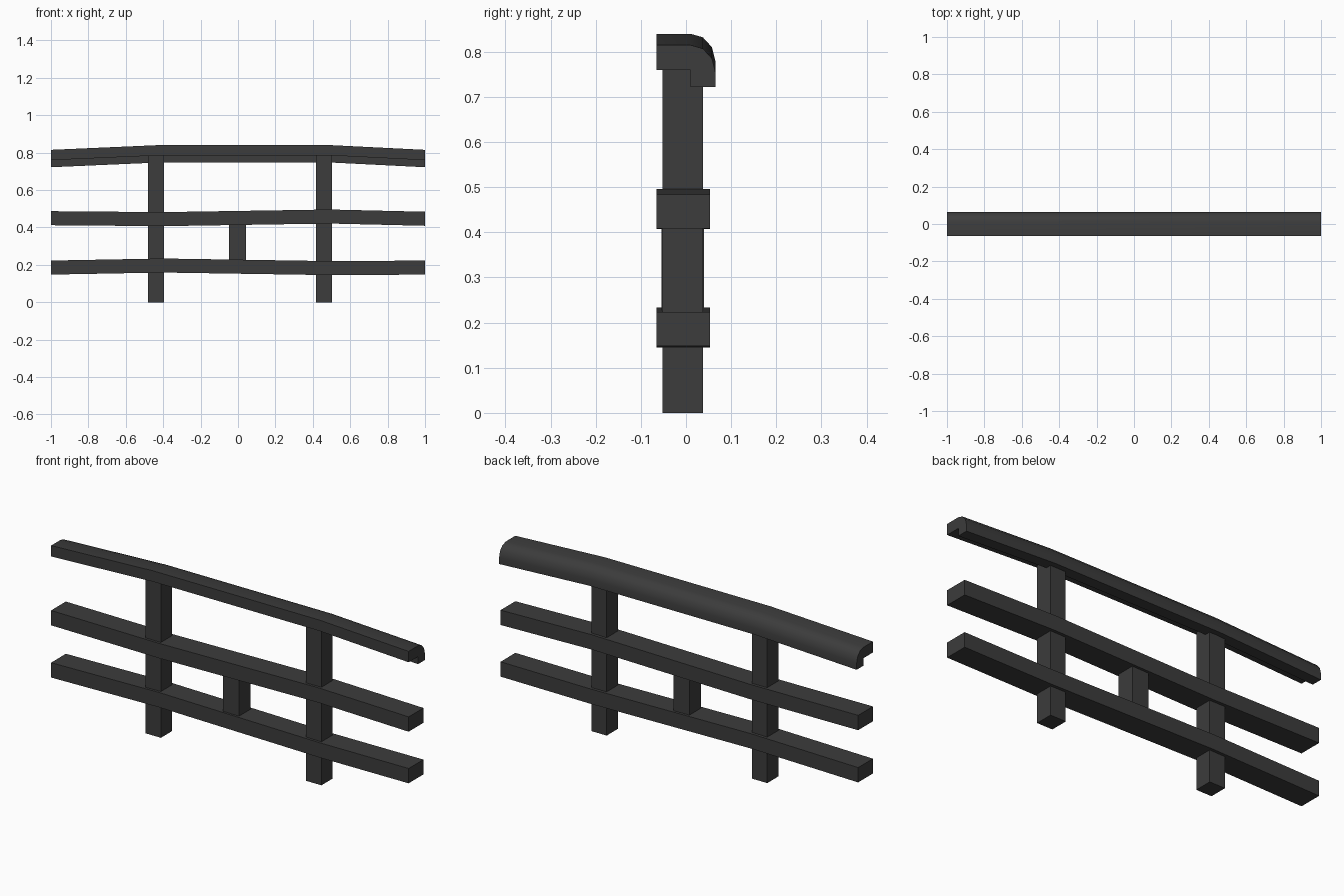
import bpy, bmesh, math

if "Cube" in bpy.data.objects:
    bpy.data.objects.remove(bpy.data.objects["Cube"])

dark = bpy.data.materials.new("dark_grey")
dark.diffuse_color = (0.045, 0.045, 0.045, 1)
dark.use_nodes = True
dark.node_tree.nodes["Principled BSDF"].inputs["Base Color"].default_value = dark.diffuse_color


def loft(name, profile, path):
    """Sweep a closed (y, z) profile through (x, z offset) stations."""
    bm = bmesh.new()
    rings = [[bm.verts.new((x, y, z + dz)) for y, z in profile] for x, dz in path]
    n = len(profile)
    for a, b in zip(rings, rings[1:]):
        for i in range(n):
            j = (i + 1) % n
            bm.faces.new((a[i], a[j], b[j], b[i]))
    bm.faces.new(rings[0])
    bm.faces.new(rings[-1][::-1])
    bmesh.ops.recalc_face_normals(bm, faces=bm.faces)
    mesh = bpy.data.meshes.new(name)
    bm.to_mesh(mesh)
    bm.free()
    mesh.materials.append(dark)
    ob = bpy.data.objects.new(name, mesh)
    bpy.context.collection.objects.link(ob)
    return ob


def box(name, x0, x1, y0, y1, z0, z1):
    return loft(name, [(y0, z0), (y1, z0), (y1, z1), (y0, z1)], [(x0, 0), (x1, 0)])


# Handrail with rounded back edge and hanging lip
curve = [(0.01 + 0.055 * math.sin(math.radians(a)), 0.755 + 0.06 * math.cos(math.radians(a)))
         for a in (0, 30, 60, 90)]
handrail = loft("handrail",
                [(-0.065, 0.76), (-0.065, 0.815)] + curve +
                [(0.065, 0.722), (0.01, 0.722), (0.01, 0.76)],
                [(-1, 0), (-0.43, 0.025), (0.5, 0.025), (1, 0)])
bpy.context.view_layer.objects.active = handrail
handrail.select_set(True)
bpy.ops.object.shade_smooth_by_angle(angle=math.radians(35))

# Slightly bent lower rails
section = [(-0.065, 0), (0.053, 0), (0.053, 0.075), (-0.065, 0.075)]
loft("middle_rail", section, [(-1, 0.412), (-0.4, 0.407), (0.49, 0.421), (1, 0.409)])
loft("lower_rail", section, [(-1, 0.148), (-0.4, 0.159), (0.5, 0.145), (1, 0.148)])

# Posts and short strut between the rails
for side, x in (("left", -0.438), ("right", 0.46)):
    box(side + "_post", x - 0.043, x + 0.043, -0.052, 0.038, 0, 0.79)
box("short_strut", -0.047, 0.043, -0.054, 0.04, 0.2, 0.45)
